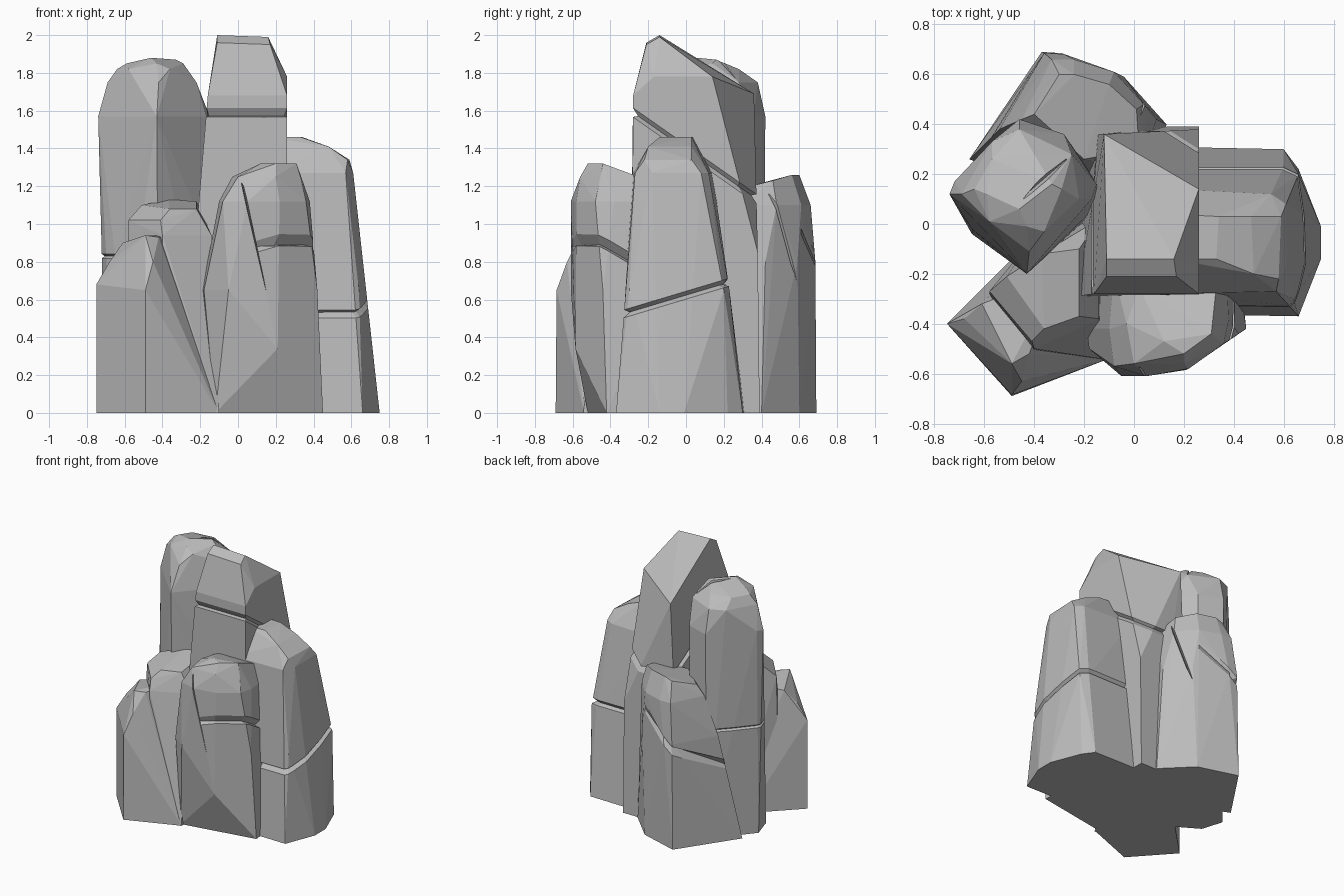
import bpy, bmesh
from math import radians
from mathutils import Vector

if "Cube" in bpy.data.objects:
    bpy.data.objects.remove(bpy.data.objects["Cube"], do_unlink=True)

stone = bpy.data.materials.new("grey_stone")
stone.use_nodes = True
grey = (0.5, 0.5, 0.5, 1)
stone.diffuse_color = grey
stone.node_tree.nodes["Principled BSDF"].inputs["Base Color"].default_value = grey


def hull(points):
    """Faceted convex block around the given corner points."""
    bm = bmesh.new()
    for p in points:
        bm.verts.new(p)
    result = bmesh.ops.convex_hull(bm, input=bm.verts)
    loose = {g for g in result["geom_interior"] + result["geom_unused"]
             if isinstance(g, bmesh.types.BMVert)}
    bmesh.ops.delete(bm, geom=list(loose), context="VERTS")
    bmesh.ops.dissolve_limit(bm, angle_limit=radians(3), verts=bm.verts, edges=bm.edges)
    bmesh.ops.recalc_face_normals(bm, faces=bm.faces)
    return bm


def groove(bm, point, normal, width=0.02, depth=0.035, side=None):
    """Cut a V-shaped seam around a block, or around one side of it only."""
    point, normal = Vector(point), Vector(normal).normalized()
    for offset in (-width, width, 0):
        geom = bm.verts[:] + bm.edges[:] + bm.faces[:]
        cut = bmesh.ops.bisect_plane(bm, geom=geom, dist=0.0001,
                                     plane_co=point + normal * offset, plane_no=normal)
    seam = [g for g in cut["geom_cut"] if isinstance(g, bmesh.types.BMVert)]
    centre = sum((v.co for v in seam), Vector()) / len(seam)
    for v in seam:
        inward = centre - v.co
        if side is None or inward.dot(Vector(side)) < -0.15:
            v.co += inward.normalized() * depth


def finish(name, bm):
    mesh = bpy.data.meshes.new(name)
    bm.to_mesh(mesh)
    bm.free()
    obj = bpy.data.objects.new(name, mesh)
    bpy.context.scene.collection.objects.link(obj)
    mesh.materials.append(stone)
    return obj


def crack(obj, points):
    """Carve a thin sliver out of a rock."""
    cutter = finish("crack_cutter", hull(points))
    cutter.hide_render = True
    mod = obj.modifiers.new("crack", "BOOLEAN")
    mod.operation, mod.solver, mod.object = "DIFFERENCE", "EXACT", cutter
    graph = bpy.context.evaluated_depsgraph_get()
    carved = bpy.data.meshes.new_from_object(obj.evaluated_get(graph))
    obj.modifiers.clear()
    obj.data = carved
    bpy.data.objects.remove(cutter, do_unlink=True)


def ring(z, *corners):
    return [(x, y, z) for x, y in corners]


# Tall central rock with a sloping crown
bm = hull(
    ring(0, (-.23, -.29), (.26, -.29), (.26, .39), (.13, .39), (-.2, .36))
    + ring(.85, (-.23, -.29), (.26, -.29), (.26, .38), (.13, .38))
    + ring(1.68, (-.16, -.28), (.26, -.28))
    + ring(1.78, (.26, -.17), (.26, .14))
    + [(-.11, -.21, 1.96), (.17, -.21, 1.95), (-.11, -.14, 2), (.16, -.14, 1.99),
       (-.12, .36, 1.69)])
groove(bm, (0, -.28, 1.59), (0, .7, 1), .02)
finish("central_rock", bm)

# Broad right rock
bm = hull(
    ring(0, (.1, -.36), (.66, -.37), (.75, -.14), (.75, -.01), (.66, .22), (.6, .3), (.1, .31))
    + ring(.65, (.1, -.3), (.64, -.3), (.67, -.1), (.66, .2), (.6, .23), (.1, .23))
    + ring(1.27, (.15, -.28), (.57, -.27), (.61, -.18), (.61, .08), (.55, .12), (.15, .14))
    + ring(1.34, (.58, -.22), (.59, .03))
    + ring(1.41, (.48, -.2), (.47, .03))
    + ring(1.46, (.15, -.14), (.33, -.14), (.34, .03), (.15, .04)))
groove(bm, (.5, -.31, .53), (0, -.3, 1), .02)
finish("right_rock", bm)

# Rounded front rock with a side seam and a long crack
bm = hull(
    ring(0, (-.12, -.52), (.45, -.42), (.42, -.15), (-.12, -.15))
    + [(.21, -.585, .34)]
    + ring(.65, (-.19, -.42), (-.18, -.5), (-.05, -.61), (.42, -.44), (.41, -.15), (-.15, -.15))
    + ring(1.12, (-.08, -.57), (-.1, -.42), (.05, -.61), (.22, -.58), (.36, -.48),
           (.38, -.38), (.37, -.2), (-.08, -.2))
    + ring(1.25, (0, -.56), (.2, -.56), (.33, -.45), (-.03, -.4), (.33, -.25), (.02, -.25))
    + ring(1.32, (.12, -.47), (.2, -.52), (.31, -.44)))
groove(bm, (.35, -.5, .92), (-.4, .6, 1), .025, .05, side=(1, 0, 0))
front = finish("front_rock", bm)
crack(front, [(.01, -.75, 1.22), (.05, -.75, 1.16), (.02, -.5, 1.22), (.155, -.75, .62),
              (.15, -.58, .64)])

# Stepped front-left rock: low shoulder and higher back
finish("front_left_shoulder", hull(
    ring(0, (-.75, -.4), (-.49, -.69), (-.1, -.54), (-.3, 0), (-.45, -.1))
    + [(-.75, -.4, .68), (-.49, -.685, .65), (-.68, -.38, .8), (-.45, -.63, .8),
       (-.61, -.32, .9), (-.49, -.56, .94), (-.42, -.52, .93), (-.3, -.2, .94)]))
finish("front_left_rock", hull(
    ring(0, (-.58, -.28), (-.42, -.56), (-.1, -.545), (-.1, .05), (-.4, -.05))
    + ring(.94, (-.58, -.28), (-.4, -.5), (-.14, -.38), (-.14, .02))
    + ring(1.02, (-.58, -.27), (-.41, -.47))
    + [(-.51, -.21, 1.1), (-.36, -.42, 1.08), (-.37, -.12, 1.13), (-.22, -.37, 1.08),
       (-.22, -.1, 1.12)]))

# Tall left rock with a notched crown and a low ledge
bm = hull(
    ring(0, (-.7, .12), (-.65, -.04), (-.42, -.18), (-.1, .1), (-.28, .36), (-.46, .41))
    + ring(.83, (-.7, .12), (-.65, -.02), (-.42, -.18), (-.12, .1), (-.28, .36), (-.46, .4))
    + ring(1.57, (-.74, .12), (-.72, .17), (-.43, -.2), (-.17, .1), (-.15, .16),
           (-.28, .36), (-.46, .42))
    + ring(1.75, (-.69, .12), (-.42, -.11), (-.22, .1), (-.25, .28), (-.46, .38), (-.57, .33))
    + ring(1.82, (-.64, .14), (-.58, .01), (-.36, -.03))
    + ring(1.85, (-.59, .12), (-.43, -.01), (-.29, .14))
    + [(-.46, .06, 1.88), (-.33, .16, 1.87), (-.4, .28, 1.82), (-.57, .26, 1.82)])
groove(bm, (-.5, .1, .83), (0, 0, 1), .012, .015)
left = finish("left_rock", bm)
crack(left, [(-.47, .07, 1.9), (-.26, .23, 1.95), (-.3, .28, 1.95), (-.27, .26, 1.76),
             (-.42, .13, 1.84)])

# Rounded back rock with a slanted seam and a crack
bm = hull(
    ring(0, (-.37, .69), (-.66, .26), (-.3, .1), (.1, .2), (.13, .4), (-.07, .6))
    + ring(.8, (-.36, .685), (-.29, .685), (-.54, .38), (.09, .42), (-.04, .59), (.05, .2))
    + ring(1.1, (-.33, .66), (-.24, .66), (-.45, .42), (-.08, .61), (.04, .48), (.05, .3))
    + [(-.4, .44, 1.18), (-.3, .6, 1.24), (-.24, .6, 1.26), (-.1, .56, 1.26),
       (.01, .46, 1.23), (.02, .3, 1.19), (-.2, .26, 1.18)])
groove(bm, (-.15, .67, .92), (-.8, 0, 1), .025, .045, side=(-.5, 1, 0))
back = finish("back_rock", bm)
crack(back, [(.13, .58, 1.16), (.18, .53, 1.16), (.02, .43, 1.16), (.01, .65, .68),
             (-.06, .56, .7)])
